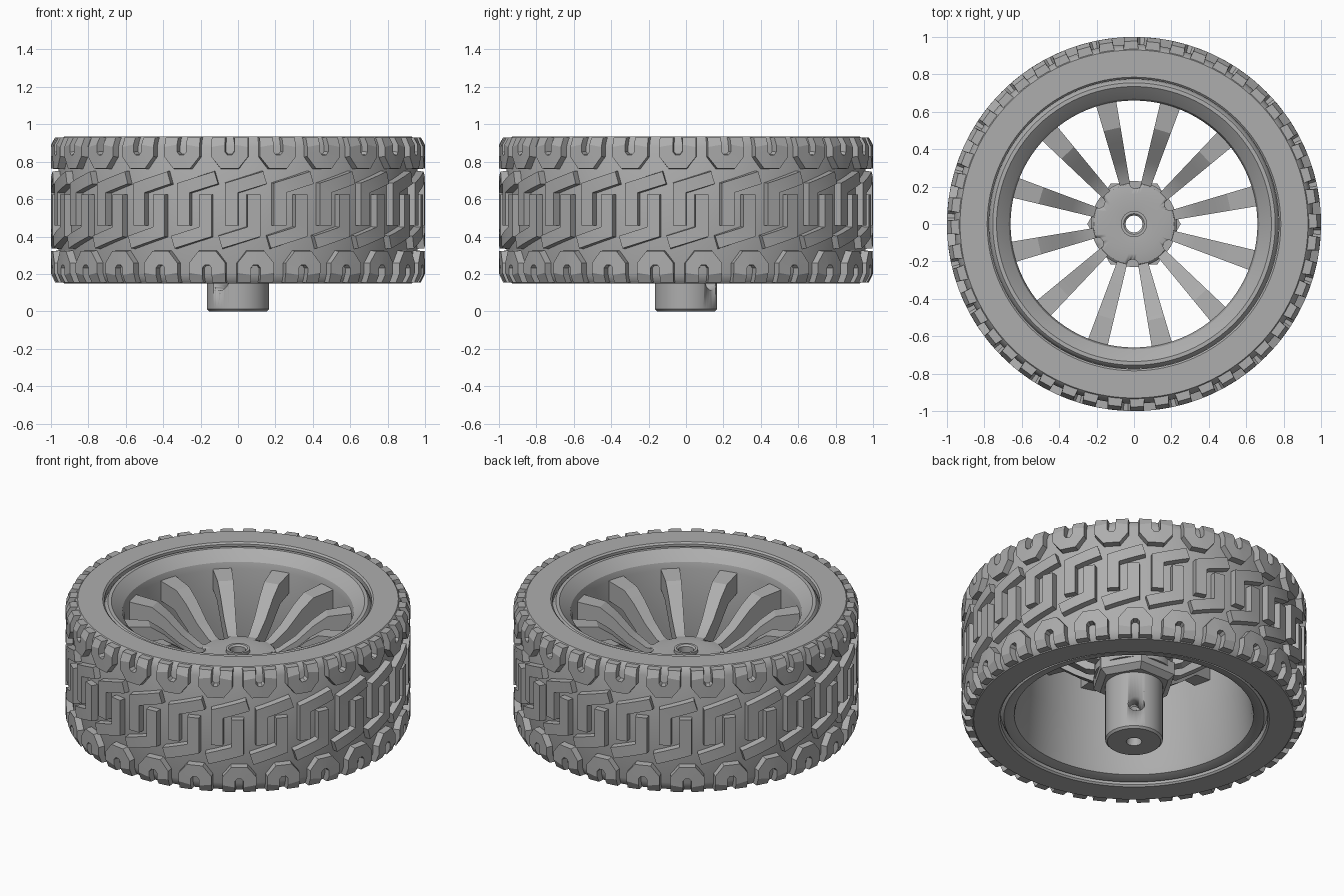
import bpy, bmesh, math
from mathutils import Vector, Matrix

if "Cube" in bpy.data.objects:
    bpy.data.objects.remove(bpy.data.objects["Cube"], do_unlink=True)

grey = bpy.data.materials.new("mid grey")
grey.use_nodes = True
COLOUR = (0.42, 0.42, 0.42, 1)
grey.diffuse_color = COLOUR
grey.node_tree.nodes["Principled BSDF"].inputs["Base Color"].default_value = COLOUR

UNITS = 24                      # tread repeats round the tyre
BOTTOM, TOP = 0.15, 0.935       # tyre sides
MID = (BOTTOM + TOP) / 2


def finish(name, bm, angle=30):
    bmesh.ops.recalc_face_normals(bm, faces=bm.faces)
    mesh = bpy.data.meshes.new(name)
    bm.to_mesh(mesh)
    bm.free()
    mesh.materials.append(grey)
    obj = bpy.data.objects.new(name, mesh)
    bpy.context.collection.objects.link(obj)
    bpy.ops.object.select_all(action='DESELECT')
    obj.select_set(True)
    bpy.context.view_layer.objects.active = obj
    bpy.ops.object.shade_smooth_by_angle(angle=math.radians(angle))
    return obj


def lathe(bm, profile, segments):
    """Spin a closed (radius, height) outline round the z axis."""
    rings = []
    for i in range(segments):
        a = math.tau * i / segments
        rings.append([bm.verts.new((r * math.cos(a), r * math.sin(a), z)) for r, z in profile])
    n = len(profile)
    for i, ring in enumerate(rings):
        after = rings[(i + 1) % segments]
        for j in range(n):
            k = (j + 1) % n
            bm.faces.new((ring[j], after[j], after[k], ring[k]))


def cut(obj, bm):
    """Subtract a temporary cutter from an object."""
    cutter = finish("cutter", bm)
    cutter.hide_render = True
    mod = obj.modifiers.new("cut", 'BOOLEAN')
    mod.object, mod.operation, mod.solver = cutter, 'DIFFERENCE', 'EXACT'
    bpy.context.view_layer.objects.active = obj
    bpy.ops.object.modifier_apply(modifier="cut")
    bpy.data.objects.remove(cutter, do_unlink=True)


# Tyre carcass
bm = bmesh.new()
side = [(0.775, TOP - 0.01), (0.785, TOP), (0.93, TOP), (0.945, 0.92), (0.96, 0.88)]
lathe(bm, side + [(r, 2 * MID - z) for r, z in reversed(side)], 120)
finish("tyre_carcass", bm)


# Tread blocks: bent strips wrapped round the tyre
def tread_radius(z):
    corner = 0.05
    d = min(corner, max(0, abs(z - MID) - (TOP - MID - corner)))
    return 1 - corner + math.sqrt(corner * corner - d * d * 0.85)


def strip(bm, path, width, shift):
    pts = [Vector(p) for p in path]
    dirs = [(b - a).normalized() for a, b in zip(pts, pts[1:])]
    rows = []
    for i, p in enumerate(pts):
        d0, d1 = dirs[max(i - 1, 0)], dirs[min(i, len(dirs) - 1)]
        n0, n1 = Vector((-d0.y, d0.x)), Vector((-d1.y, d1.x))
        m = (n0 + n1).normalized()
        rows.append((p, m / m.dot(n0)))
    fine = []
    for (p, m), (q, n) in zip(rows, rows[1:]):
        steps = max(1, round((q - p).length / 0.04))
        fine += [(p.lerp(q, t / steps), m.lerp(n, t / steps)) for t in range(steps)]
    fine.append(rows[-1])
    sections = []
    for p, m in fine:
        section = []
        for offset, top in ((1, 0), (0.86, 1), (-0.86, 1), (-1, 0)):
            q = p + m * offset * width / 2
            a = q.x + shift
            r = tread_radius(q.y) if top else 0.935
            section.append(bm.verts.new((r * math.cos(a), r * math.sin(a), q.y)))
        sections.append(section)
    for s, t in zip(sections, sections[1:]):
        for j in range(4):
            k = (j + 1) % 4
            bm.faces.new((s[j], s[k], t[k], t[j]))
    bm.faces.new(sections[0])
    bm.faces.new(sections[-1])


hook = [(0.12, 0.715), (-0.06, 0.66), (-0.06, 0.46)]
half_u = [(-0.062, 0.93), (-0.062, 0.84), (-0.03, 0.80)]
shoulder = [(x - 0.07, z) for x, z in half_u + [(-x, z) for x, z in reversed(half_u)]]
bm = bmesh.new()
for u in range(UNITS):
    shift = math.tau * u / UNITS - math.pi / 2 + 0.025
    for path, width in ((hook, 0.08), (shoulder, 0.085)):
        strip(bm, path, width, shift)
        strip(bm, [(-x, 2 * MID - z) for x, z in path], width, shift)
finish("tread_blocks", bm, 20)

# Rim barrel with flanges at both ends
bm = bmesh.new()
lathe(bm, [(0.775, 0.89), (0.765, 0.91), (0.755, 0.92), (0.735, 0.92), (0.70, 0.89), (0.67, 0.86),
           (0.66, 0.82), (0.66, 0.5), (0.685, 0.22), (0.695, 0.18), (0.74, 0.165), (0.755, 0.165),
           (0.765, 0.18), (0.775, 0.20)], 96)
finish("rim_barrel", bm)

# Spokes: side outline given a tapering width
upper = [(0.14, 0.58), (0.24, 0.595), (0.34, 0.66), (0.44, 0.755), (0.52, 0.81), (0.67, 0.825)]
lower = [(0.67, 0.70), (0.54, 0.68), (0.40, 0.57), (0.28, 0.49), (0.14, 0.47)]
bm = bmesh.new()
for i in range(12):
    turn = Matrix.Rotation(math.radians(13 + 30 * i), 3, 'Z')
    sides = []
    for sign in (1, -1):
        sides.append([bm.verts.new(turn @ Vector((r, sign * (0.014 + 0.062 * r), z)))
                      for r, z in upper + lower])
    for s in sides:
        bm.faces.new(s)
    for j in range(len(sides[0])):
        k = (j + 1) % len(sides[0])
        bm.faces.new((sides[0][j], sides[0][k], sides[1][k], sides[1][j]))
finish("spokes", bm, 25)

# Hub cap with six screw pockets
bm = bmesh.new()
lathe(bm, [(0.045, 0.44), (0.045, 0.61), (0.055, 0.62), (0.07, 0.62), (0.07, 0.60),
           (0.16, 0.605), (0.215, 0.595), (0.23, 0.58), (0.23, 0.44)], 72)
hub_cap = finish("hub_cap", bm)
bm = bmesh.new()
for i in range(6):
    a = math.radians(28 + 60 * i)
    place = Matrix.Translation((0.225 * math.cos(a), 0.225 * math.sin(a), 0.62))
    bmesh.ops.create_cone(bm, cap_ends=True, segments=24, radius1=0.035, radius2=0.035,
                          depth=0.16, matrix=place)
cut(hub_cap, bm)

# Hexagonal drive nut under the spokes
bm = bmesh.new()
lathe(bm, [(0.10, 0.37), (0.21, 0.37), (0.25, 0.40), (0.25, 0.48), (0.10, 0.48)], 6)
finish("hex_nut", bm)

# Axle sleeve with a cross hole for the set screw
bm = bmesh.new()
lathe(bm, [(0.045, 0), (0.155, 0), (0.167, 0.012), (0.167, 0.45), (0.045, 0.45)], 64)
sleeve = finish("axle_sleeve", bm)
bm = bmesh.new()
place = (Matrix.Translation((0, 0, 0.16)) @ Matrix.Rotation(math.radians(55), 4, 'Z')
         @ Matrix.Rotation(math.pi / 2, 4, 'Y'))
bmesh.ops.create_cone(bm, cap_ends=True, segments=32, radius1=0.048, radius2=0.048,
                      depth=0.5, matrix=place)
cut(sleeve, bm)
